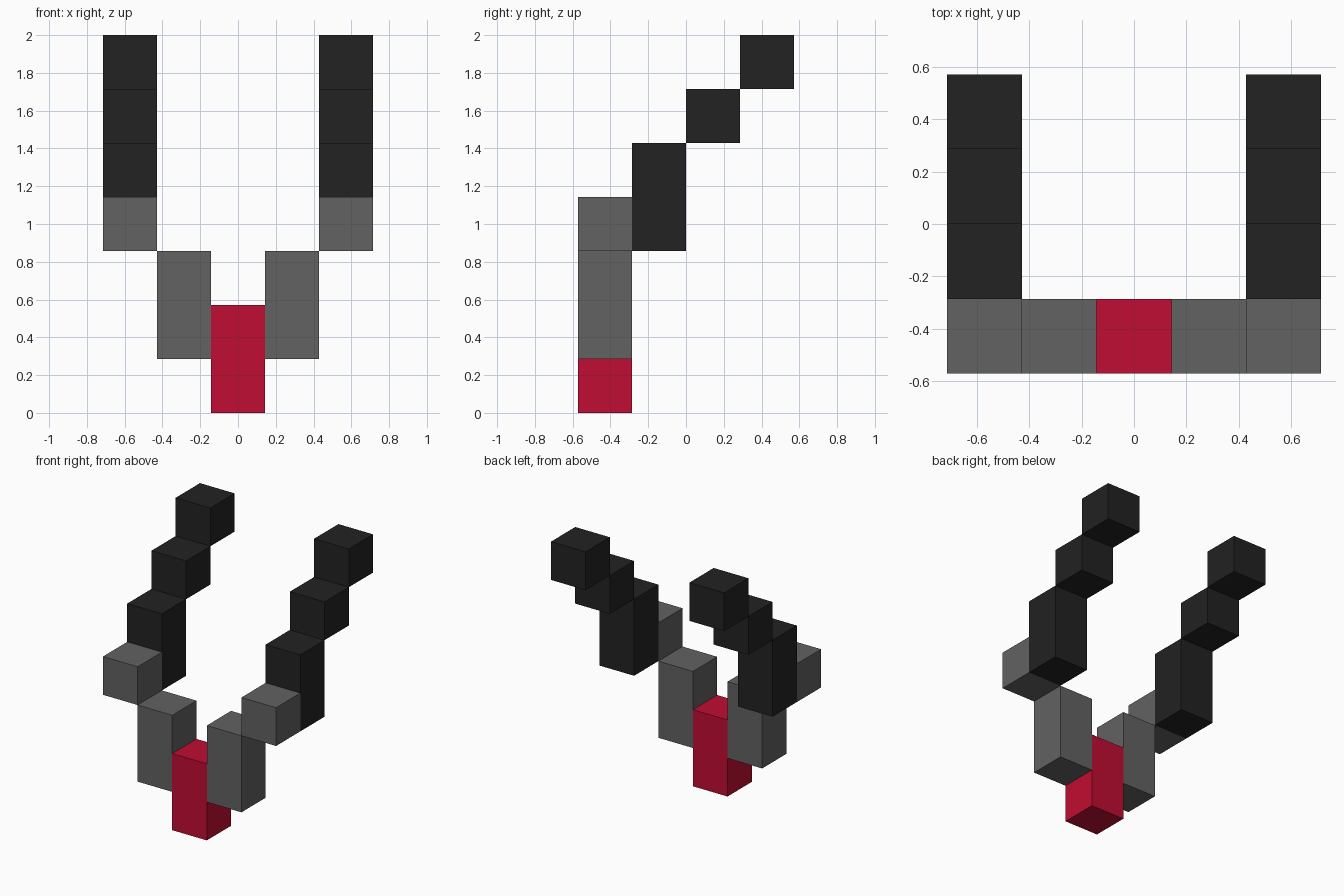
import bpy
import bmesh
from mathutils import Vector

cube = bpy.data.objects.get("Cube")
if cube:
    bpy.data.objects.remove(cube, do_unlink=True)

U = 2 / 7  # edge of one block


def material(name, rgb):
    m = bpy.data.materials.new(name)
    m.use_nodes = True
    m.diffuse_color = (*rgb, 1)
    m.node_tree.nodes["Principled BSDF"].inputs["Base Color"].default_value = (*rgb, 1)
    return m


red = material("red", (0.53, 0.004, 0.032))
grey = material("grey", (0.122, 0.122, 0.122))
black = material("black", (0.016, 0.016, 0.016))


def block(name, mat, x, y, z, height=1):
    """One-unit-wide block: x is its centre, y its front, z its bottom, in units."""
    bm = bmesh.new()
    bmesh.ops.create_cube(bm, size=U)
    bmesh.ops.scale(bm, vec=Vector((1, 1, height)), verts=bm.verts)
    mesh = bpy.data.meshes.new(name)
    bm.to_mesh(mesh)
    bm.free()
    mesh.materials.append(mat)
    obj = bpy.data.objects.new(name, mesh)
    obj.location = Vector((x, y + 0.5, z + height / 2)) * U
    bpy.context.collection.objects.link(obj)


# Red front post in the middle
block("front_post", red, 0, -2, 0, 2)

# Stepped arms, mirrored: grey at the front, black rising to the back
for side, s in (("left", 1), ("right", -1)):
    block(f"{side}_inner_riser", grey, s, -2, 1, 2)
    block(f"{side}_outer_corner", grey, 2 * s, -2, 3)
    block(f"{side}_arm_lower", black, 2 * s, -1, 3, 2)
    block(f"{side}_arm_middle", black, 2 * s, 0, 5)
    block(f"{side}_arm_tip", black, 2 * s, 1, 6)
